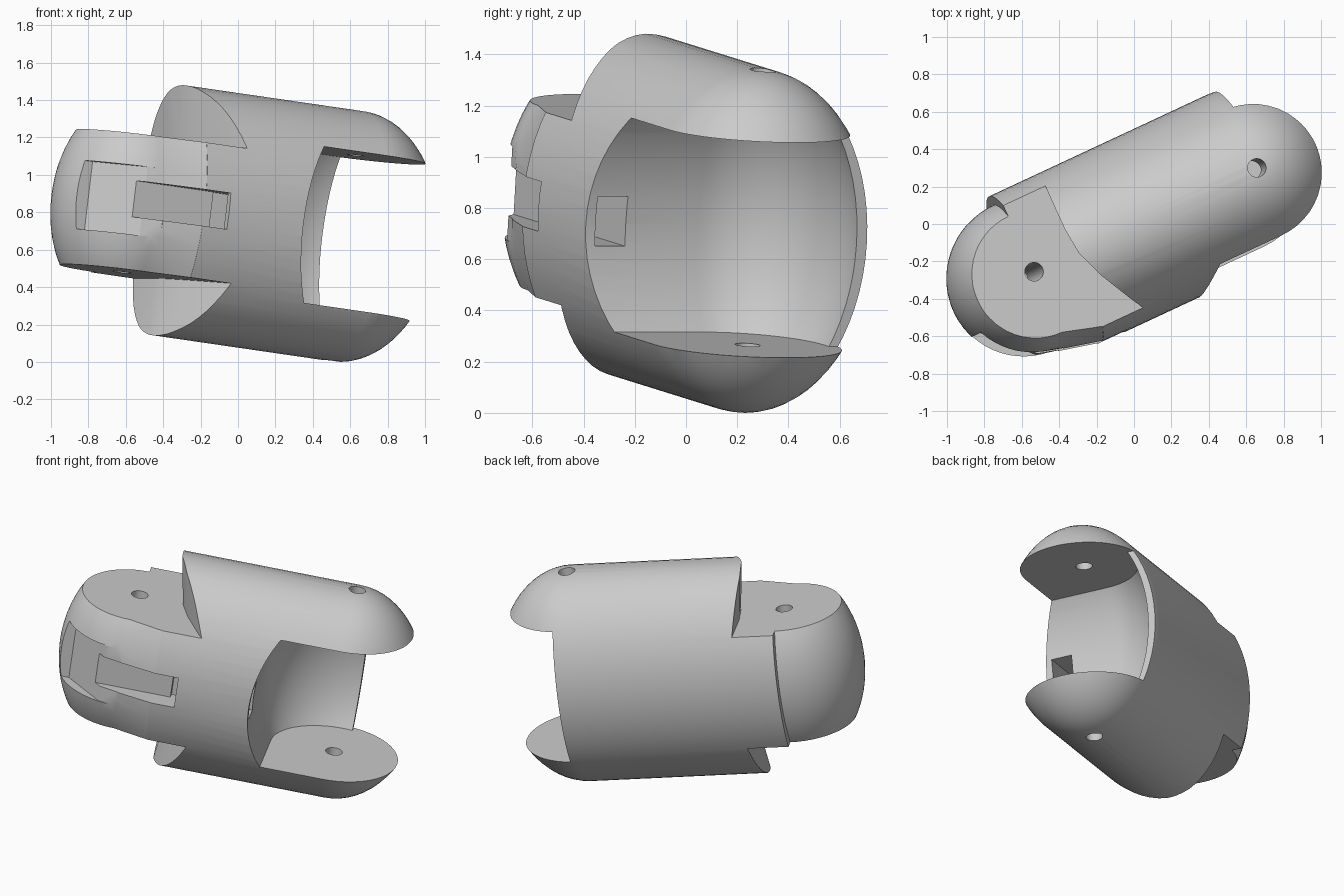
import bpy, bmesh, math
from mathutils import Matrix, Vector

if "Cube" in bpy.data.objects:
    bpy.data.objects.remove(bpy.data.objects["Cube"])

# Local frame: x along the segment, y across it, z along the hinge pins
REAR, FORK = -0.66, 0.625       # hinge centres
TONGUE = 0.364                  # half height of the tongue
GAP = (-0.41, 0.435)            # fork opening, bottom and top
PIN_Y = 0.015
SIDES, STEPS = 64, 16

grey = bpy.data.materials.new("plain grey")
grey.use_nodes = True
grey.diffuse_color = (0.6, 0.6, 0.6, 1)
grey.node_tree.nodes["Principled BSDF"].inputs["Base Color"].default_value = (0.6, 0.6, 0.6, 1)


def finish(bm, name):
    bmesh.ops.recalc_face_normals(bm, faces=bm.faces)
    mesh = bpy.data.meshes.new(name)
    bm.to_mesh(mesh)
    bm.free()
    mesh.materials.append(grey)
    ob = bpy.data.objects.new(name, mesh)
    bpy.context.collection.objects.link(ob)
    return ob


def domed(name, x_end, end, x_dome, dome, depth):
    """Oval section lofted to a dome of signed depth along x."""
    bm = bmesh.new()
    sections = [(x_end, *end)]
    for i in range(STEPS):
        a = math.pi / 2 * i / STEPS
        sections.append((x_dome + depth * math.sin(a),
                         dome[0] * math.cos(a), dome[1] * math.cos(a)))
    angles = [math.tau * i / SIDES for i in range(SIDES)]
    rings = [[bm.verts.new((x, ry * math.cos(t), rz * math.sin(t))) for t in angles]
             for x, ry, rz in sections]
    tip = bm.verts.new((x_dome + depth, 0, 0))
    bm.faces.new(rings[0])
    for i in range(SIDES):
        j = (i + 1) % SIDES
        for a, b in zip(rings, rings[1:]):
            bm.faces.new((a[i], a[j], b[j], b[i]))
        bm.faces.new((rings[-1][i], rings[-1][j], tip))
    return finish(bm, name)


def prism(name, outline, low, high, lean=0):
    """Outline raised from low to high, its far end shifted along x by lean."""
    bm = bmesh.new()
    bottom = [bm.verts.new((x, y, low)) for x, y in outline]
    top = [bm.verts.new((x + lean, y, high)) for x, y in outline]
    bm.faces.new(bottom)
    bm.faces.new(top)
    for i in range(len(outline)):
        bm.faces.new((bottom[i - 1], bottom[i], top[i], top[i - 1]))
    return finish(bm, name)


def box(name, x, y, z):
    return prism(name, [(x[0], y[0]), (x[1], y[0]), (x[1], y[1]), (x[0], y[1])], *z)


def combine(ob, other, operation='DIFFERENCE'):
    mod = ob.modifiers.new(operation, 'BOOLEAN')
    mod.operation, mod.solver, mod.object = operation, 'EXACT', other
    bpy.context.view_layer.objects.active = ob
    bpy.ops.object.modifier_apply(modifier=mod.name)
    bpy.data.objects.remove(other)


# Oval sleeve with a domed fork end
sleeve = (0.482, 0.675)
body = domed("finger_segment", -0.66, sleeve, FORK, sleeve, 0.487)
combine(body, box("front_step", (-1, -0.45), (-1, 0.25), (-1, 1)))

# Rear tongue, slightly slimmer than the sleeve
tongue = domed("tongue", -0.445, (0.4815, 0.6745), REAR, (0.43, 0.6), -0.43)
combine(body, tongue, 'UNION')

# Clearance above and below the tongue, its wall leaning over the tongue
wall = [(-1.5, 0.8), (-0.41, 0.8), (-0.41, 0.15), (-0.395, 0), (-0.34, -0.15),
        (-0.24, -0.35), (-0.1, -0.6), (-1.5, -0.6)]
for side in (1, -1):
    combine(body, prism("tongue_clearance", wall, side * TONGUE, side, lean=-0.09))

# Fork opening: oval hollow swept out to the front, domed towards the back
cavity = domed("cavity", -0.9, (0.487, 0.663), 0, (0.487, 0.663), 0.437)
cavity.data.transform(Matrix.Translation((FORK, 0, 0)) @ Matrix.Rotation(math.pi / 2, 4, 'Z'))
combine(cavity, box("slab", (-1, 2), (-1, 1), GAP), 'INTERSECT')
combine(body, cavity)
combine(body, box("open_end", (0.68, 1.5), (-0.7, 0.7), GAP))

# Knuckle pocket, front slot and the channel into the fork
pocket = [(-1.15, -0.16), (-0.99, -0.16), (-0.77, -0.39), (-0.66, -0.42),
          (-0.66, -0.7), (-1.15, -0.7)]
combine(body, prism("knuckle_pocket", pocket, -0.18, 0.19))
combine(body, box("front_slot", (-0.84, -0.305), (-0.7, -0.35), (-0.085, 0.11)))
combine(body, box("channel", (-0.35, 0.32), (-0.44, -0.31), (-0.085, 0.11)))

# Hinge pin holes
for x in (REAR, FORK):
    ring = [(x + 0.05 * math.cos(math.tau * i / 24), PIN_Y + 0.05 * math.sin(math.tau * i / 24))
            for i in range(24)]
    combine(body, prism("pin_hole", ring, -1, 1))

# Tilt and turn the segment, then stand it centred on the ground
body.data.transform(Matrix.Rotation(math.radians(25), 4, 'Z')
                    @ Matrix.Rotation(math.radians(7.5), 4, 'Y'))
pts = [v.co for v in body.data.vertices]
lo = Vector([min(p[i] for p in pts) for i in range(3)])
hi = Vector([max(p[i] for p in pts) for i in range(3)])
body.data.transform(Matrix.Translation((-(lo.x + hi.x) / 2, -(lo.y + hi.y) / 2, -lo.z)))

bpy.ops.object.select_all(action='DESELECT')
body.select_set(True)
bpy.context.view_layer.objects.active = body
bpy.ops.object.shade_smooth_by_angle(angle=math.radians(30))
